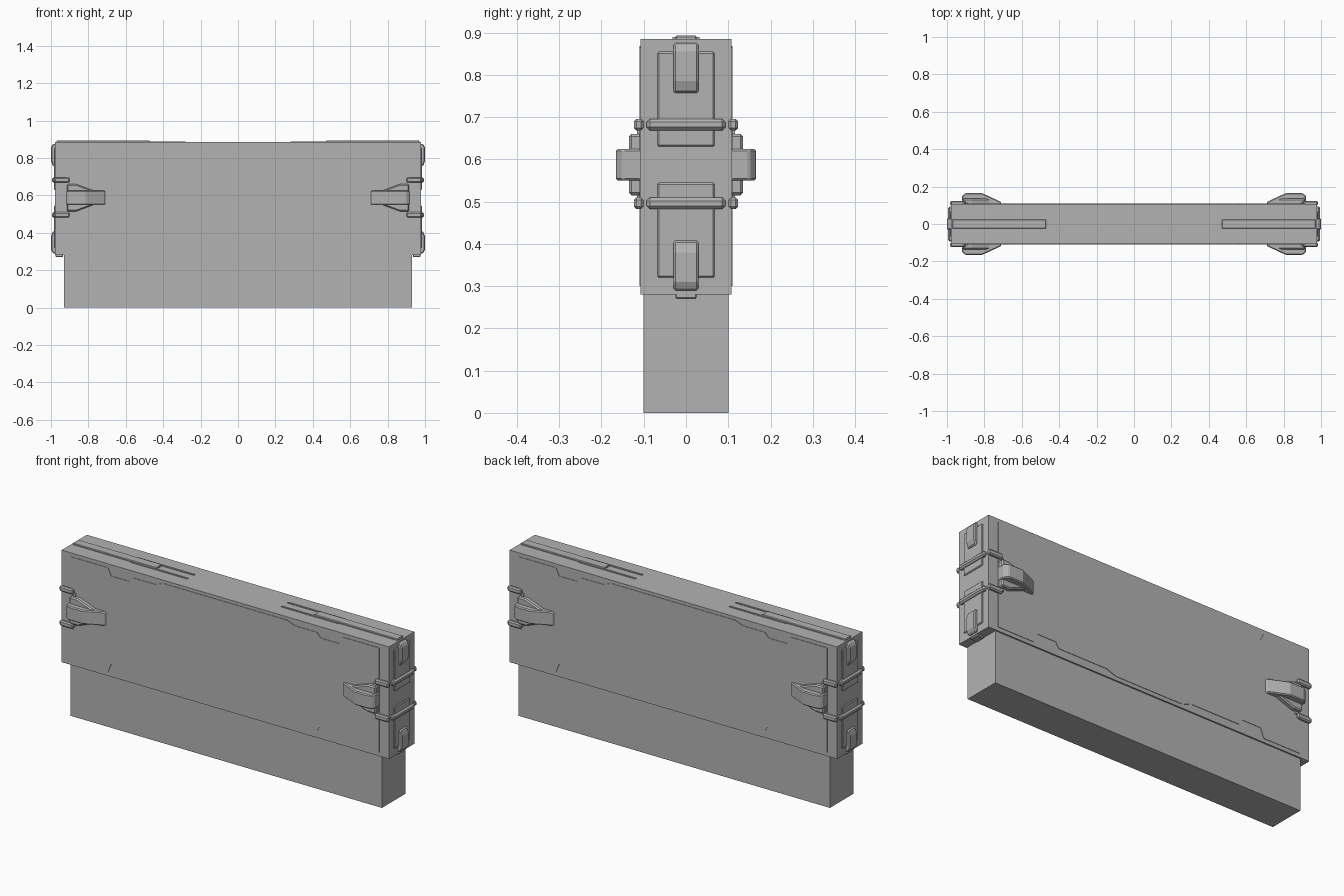
import bpy, bmesh
from mathutils import Vector

if "Cube" in bpy.data.objects:
    bpy.data.objects.remove(bpy.data.objects["Cube"])

grey = bpy.data.materials.new("plain grey")
grey.diffuse_color = (0.45, 0.45, 0.45, 1)
grey.use_nodes = True
grey.node_tree.nodes["Principled BSDF"].inputs["Base Color"].default_value = grey.diffuse_color


def prism(name, pts, axis, lo, hi, mirror="", bevel=0.0):
    """Extrude a 2D outline along an axis, repeated across the mirrored planes."""
    def place(p, d):
        return {"x": (d, p[0], p[1]), "y": (p[0], d, p[1]), "z": (p[0], p[1], d)}[axis]
    bm = bmesh.new()
    for sx in ((1, -1) if "x" in mirror else (1,)):
        for sy in ((1, -1) if "y" in mirror else (1,)):
            rings = []
            for d in (lo, hi):
                rings.append([bm.verts.new(Vector(place(p, d)) * Vector((1, 1, 1)).x) for p in pts])
            for v in rings[0] + rings[1]:
                v.co.x *= sx
                v.co.y *= sy
            bm.faces.new(rings[0])
            bm.faces.new(rings[1][::-1])
            n = len(pts)
            for i in range(n):
                j = (i + 1) % n
                bm.faces.new((rings[0][i], rings[1][i], rings[1][j], rings[0][j]))
    bmesh.ops.recalc_face_normals(bm, faces=bm.faces)
    me = bpy.data.meshes.new(name)
    bm.to_mesh(me)
    bm.free()
    ob = bpy.data.objects.new(name, me)
    bpy.context.collection.objects.link(ob)
    me.materials.append(grey)
    if bevel:
        m = ob.modifiers.new("Bevel", "BEVEL")
        m.width = bevel
        m.segments = 1
    return ob


def box(name, x, y, z, mirror="", bevel=0.0):
    pts = [(x[0], y[0]), (x[1], y[0]), (x[1], y[1]), (x[0], y[1])]
    return prism(name, pts, "z", z[0], z[1], mirror, bevel)


# Main slabs
box("base", (-0.93, 0.93), (-0.1, 0.1), (0, 0.29))
box("body", (-0.978, 0.978), (-0.108, 0.108), (0.28, 0.885))

# Thin stepped armour panel on front and back
half = [(0.2, 0.30), (0.26, 0.32), (0.55, 0.32), (0.57, 0.35), (0.68, 0.35), (0.70, 0.30),
        (0.92, 0.30), (0.92, 0.865), (0.70, 0.865), (0.68, 0.825), (0.57, 0.825),
        (0.55, 0.85), (0.42, 0.85), (0.37, 0.868)]
prism("face_panel", half + [(-x, z) for x, z in reversed(half)], "y", 0.106, 0.1105, "y")

# Raised strips on the top and under the ends
box("top_strip", (0.47, 0.97), (-0.025, 0.025), (0.88, 0.893), "x", 0.003)
box("top_side_strip", (0.28, 0.62), (0.022, 0.032), (0.88, 0.889), "xy")
box("lower_strip", (0.935, 0.975), (-0.025, 0.025), (0.27, 0.285), "x", 0.003)

# End plates, upper and lower, flared at their outer ends
for nm, z0, z1 in (("upper", 0.63, 0.855), ("lower", 0.32, 0.545)):
    box(nm + "_end_plate", (0.97, 0.984), (-0.068, 0.068), (z0, z1), "x", 0.004)

# Ribs across the ends, with clasps wrapping onto front and back
for nm, z0, z1 in (("upper", 0.668, 0.696), ("lower", 0.482, 0.51)):
    box(nm + "_rib", (0.96, 0.995), (-0.093, 0.093), (z0, z1), "x", 0.008)
    box(nm + "_rib_clasp", (0.9, 0.983), (0.1, 0.123), (z0, z1), "xy", 0.006)

# End clips, tapered in profile toward the middle of the end face
for nm, zs in (("upper", (0.875, 0.855, 0.785, 0.757)), ("lower", (0.29, 0.31, 0.38, 0.408))):
    prof = [(0.97, zs[0]), (0.99, zs[0]), (1.0, zs[1]), (1.0, zs[2]), (0.99, zs[3]), (0.97, zs[3])]
    prism(nm + "_end_clip", prof, "y", -0.03, 0.03, "x", 0.005)

# Latches: tapered bracket, hinge post and sloping lever
bracket = [(0.915, 0.66), (0.865, 0.66), (0.77, 0.625), (0.77, 0.55), (0.865, 0.515), (0.915, 0.515)]
prism("latch_bracket", bracket, "y", 0.1, 0.135, "xy", 0.006)
box("latch_hinge", (0.89, 0.905), (0.1, 0.116), (0.5, 0.675), "xy")
lever = [(0.71, 0.1), (0.71, 0.118), (0.79, 0.155), (0.815, 0.166), (0.9, 0.166), (0.92, 0.15), (0.92, 0.1)]
prism("latch_lever", lever, "z", 0.55, 0.625, "xy", 0.005)
